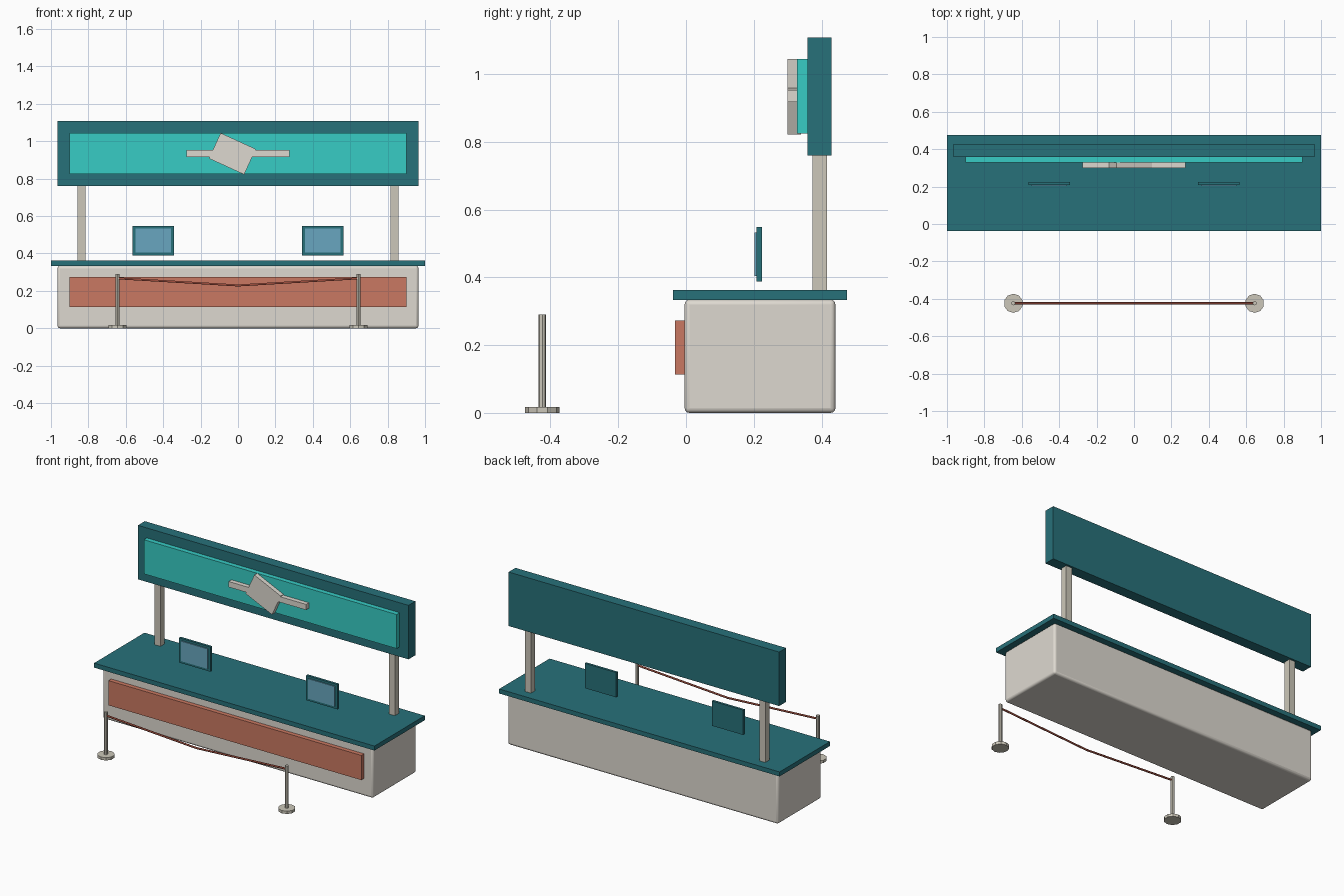
import bpy, bmesh, math
from mathutils import Vector

if "Cube" in bpy.data.objects:
    bpy.data.objects.remove(bpy.data.objects["Cube"])


def material(name, rgb):
    m = bpy.data.materials.new(name)
    # sRGB to linear
    m.diffuse_color = [(c / 255) ** 2.2 for c in rgb] + [1]
    m.use_nodes = True
    m.node_tree.nodes["Principled BSDF"].inputs["Base Color"].default_value = m.diffuse_color
    return m


TEAL = material("dark_teal", (44, 112, 121))
CYAN = material("cyan", (58, 203, 196))
CREAM = material("cream", (221, 216, 207))
STONE = material("stone", (203, 198, 184))
CORAL = material("coral", (201, 120, 98))
GLASS = material("screen_blue", (104, 165, 190))
ROPE = material("rope_red", (160, 80, 65))


def box(name, x, y, z, mat, bevel=0):
    """Box from (min, max) ranges on each axis."""
    lo, hi = Vector((x[0], y[0], z[0])), Vector((x[1], y[1], z[1]))
    bpy.ops.mesh.primitive_cube_add(size=1, location=(lo + hi) / 2)
    ob = bpy.context.object
    ob.name = name
    ob.scale = hi - lo
    bpy.ops.object.transform_apply(location=False, rotation=False, scale=True)
    ob.data.materials.append(mat)
    if bevel:
        mod = ob.modifiers.new("bevel", 'BEVEL')
        mod.width, mod.segments = bevel, 3
        bpy.ops.object.shade_smooth_by_angle()
    return ob


def cylinder(name, x, y, z0, z1, r, sides, mat):
    bpy.ops.mesh.primitive_cylinder_add(vertices=sides, radius=r, depth=z1 - z0,
                                        location=(x, y, (z0 + z1) / 2))
    ob = bpy.context.object
    ob.name = name
    ob.data.materials.append(mat)
    return ob


# Counter
box("counter_body", (-.965, .965), (-.004, .441), (0, .334), CREAM, .014)
box("counter_top", (-1, 1), (-.038, .475), (.333, .362), TEAL)
box("front_panel", (-.902, .902), (-.032, .01), (.114, .273), CORAL)

# Overhead sign with plain raised emblem
box("sign_board", (-.965, .965), (.359, .429), (.76, 1.108), TEAL)
box("sign_panel", (-.902, .902), (.328, .37), (.824, 1.044), CYAN)
box("emblem_bar", (-.276, .276), (.299, .335), (.917, .953), CREAM)
block = box("emblem_block", (-.1335, .0735), (.299, .34), (.858, 1.008), CREAM)
block.rotation_euler.y = math.radians(24.5)

# Parts mirrored left and right
RY = -.424
for side, s in (("left", -1), ("right", 1)):
    def span(c, half):
        return (s * c - half, s * c + half)
    box(f"sign_post_{side}", span(.836, .021), (.374, .416), (.35, .78), STONE)
    box(f"monitor_{side}", span(.453, .112), (.208, .224), (.388, .548), TEAL)
    box(f"monitor_screen_{side}", span(.453, .095), (.202, .212), (.404, .533), GLASS)
    cylinder(f"barrier_base_{side}", s * .645, RY, 0, .018, .051, 10, STONE)
    cylinder(f"barrier_post_{side}", s * .645, RY, .01, .29, .011, 8, STONE)

# Sagging barrier rope
curve = bpy.data.curves.new("barrier_rope", 'CURVE')
curve.dimensions = '3D'
curve.bevel_depth, curve.bevel_resolution = .006, 1
curve.use_fill_caps = True
spline = curve.splines.new('POLY')
pts = [(-.645, .267), (0, .229), (.645, .267)]
spline.points.add(len(pts) - 1)
for p, (x, z) in zip(spline.points, pts):
    p.co = (x, RY, z, 1)
rope = bpy.data.objects.new("barrier_rope", curve)
bpy.context.collection.objects.link(rope)
curve.materials.append(ROPE)
